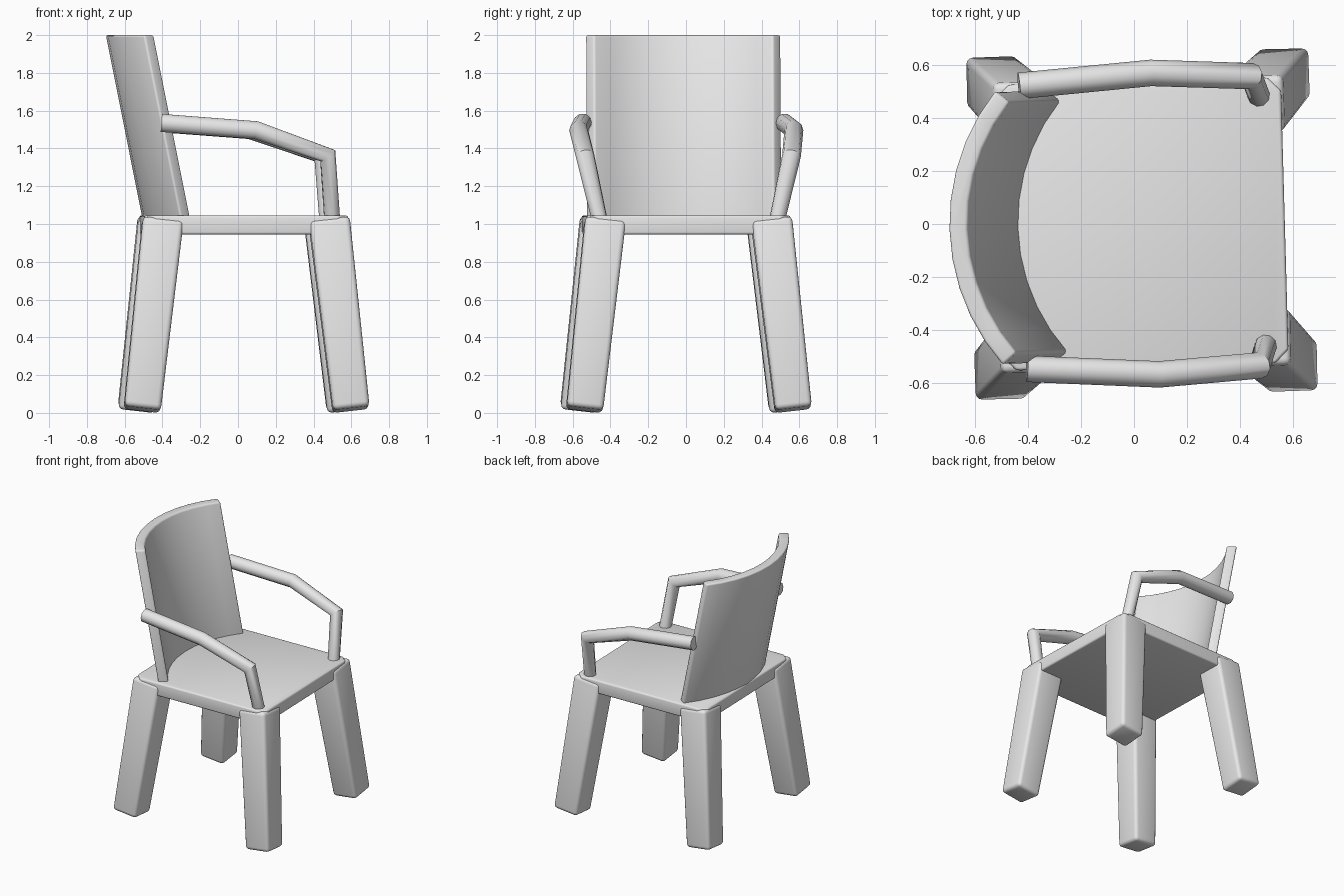
import bpy
import bmesh
from math import sin, cos, radians
from mathutils import Matrix, Vector

cube = bpy.data.objects.get("Cube")
if cube:
    bpy.data.objects.remove(cube, do_unlink=True)

# The whole chair faces +x and is turned slightly about z
PLACE = Matrix.Translation((0.03, 0, 0)) @ Matrix.Rotation(radians(1.6), 4, 'Z')

grey = bpy.data.materials.new("plain_grey")
grey.use_nodes = True
grey.diffuse_color = (0.8, 0.8, 0.8, 1)
grey.node_tree.nodes["Principled BSDF"].inputs["Base Color"].default_value = grey.diffuse_color


def finish(obj):
    """Place, colour and smooth one part."""
    obj.matrix_world = PLACE
    obj.data.materials.clear()
    obj.data.materials.append(grey)
    bpy.ops.object.select_all(action='DESELECT')
    obj.select_set(True)
    bpy.context.view_layer.objects.active = obj
    bpy.ops.object.shade_smooth_by_angle(angle=radians(40))


def loft(name, lower, upper, bevel):
    """Closed solid between two matching rings, with rounded sharp edges."""
    bm = bmesh.new()
    low = [bm.verts.new(p) for p in lower]
    up = [bm.verts.new(p) for p in upper]
    n = len(low)
    bm.faces.new(low[::-1])
    bm.faces.new(up)
    for i in range(n):
        j = (i + 1) % n
        bm.faces.new((low[i], low[j], up[j], up[i]))
    bmesh.ops.recalc_face_normals(bm, faces=bm.faces[:])
    sharp = [e for e in bm.edges if e.calc_face_angle(0) > radians(35)]
    bmesh.ops.bevel(bm, geom=sharp, offset=bevel, segments=3, profile=0.5, affect='EDGES')
    mesh = bpy.data.meshes.new(name)
    bm.to_mesh(mesh)
    bm.free()
    obj = bpy.data.objects.new(name, mesh)
    bpy.context.collection.objects.link(obj)
    finish(obj)


def square(half):
    return [Vector((x * half, y * half, 0)) for x, y in ((-1, -1), (1, -1), (1, 1), (-1, 1))]


# Seat slab with clipped corners
S, C = 0.54, 0.05
outline = [(-S + C, -S), (S - C, -S), (S, -S + C), (S, S - C),
           (S - C, S), (-S + C, S), (-S, S - C), (-S, -S + C)]
loft("seat", [(x, y, 0.945) for x, y in outline], [(x, y, 1.045) for x, y in outline], 0.012)

# Splayed tapered legs, with ends square to their own axis
for x_name, sx in (("front", 1), ("back", -1)):
    for y_name, sy in (("left", 1), ("right", -1)):
        foot = Vector((sx * 0.553, sy * 0.553, 0.018))
        head = Vector((sx * 0.44, sy * 0.44, 1.02))
        turn = Vector((0, 0, 1)).rotation_difference(head - foot)
        loft(f"{x_name}_{y_name}_leg",
             [foot + turn @ p for p in square(0.097)],
             [head + turn @ p for p in square(0.108)], 0.025)

# Curved backrest, leaning backwards
STEPS, SWEEP, CENTRE, LEAN = 10, radians(40), 0.077, 0.2


def arc(radius):
    angles = [SWEEP * (2 * i / STEPS - 1) for i in range(STEPS + 1)]
    return [(CENTRE - radius * cos(a), radius * sin(a)) for a in angles]


band = arc(0.807) + arc(0.737)[::-1]
loft("backrest", [(x + LEAN, y, 1.0) for x, y in band], [(x, y, 2.0) for x, y in band], 0.012)

# Bent tubular armrests, each running down to the seat corner
path = [(-0.45, 0.535, 1.535), (0.05, 0.57, 1.497), (0.43, 0.547, 1.362), (0.455, 0.472, 1.03)]
for name, side in (("left_armrest", 1), ("right_armrest", -1)):
    curve = bpy.data.curves.new(name, 'CURVE')
    curve.dimensions = '3D'
    curve.bevel_depth = 0.05
    curve.bevel_resolution = 3
    curve.use_fill_caps = True
    spline = curve.splines.new('POLY')
    spline.points.add(len(path) - 1)
    for point, (x, y, z) in zip(spline.points, path):
        point.co = (x, side * y, z, 1)
    spline.points[-1].radius = 0.85
    obj = bpy.data.objects.new(name, curve)
    bpy.context.collection.objects.link(obj)
    bpy.ops.object.select_all(action='DESELECT')
    obj.select_set(True)
    bpy.context.view_layer.objects.active = obj
    bpy.ops.object.convert(target='MESH')
    finish(bpy.context.view_layer.objects.active)
